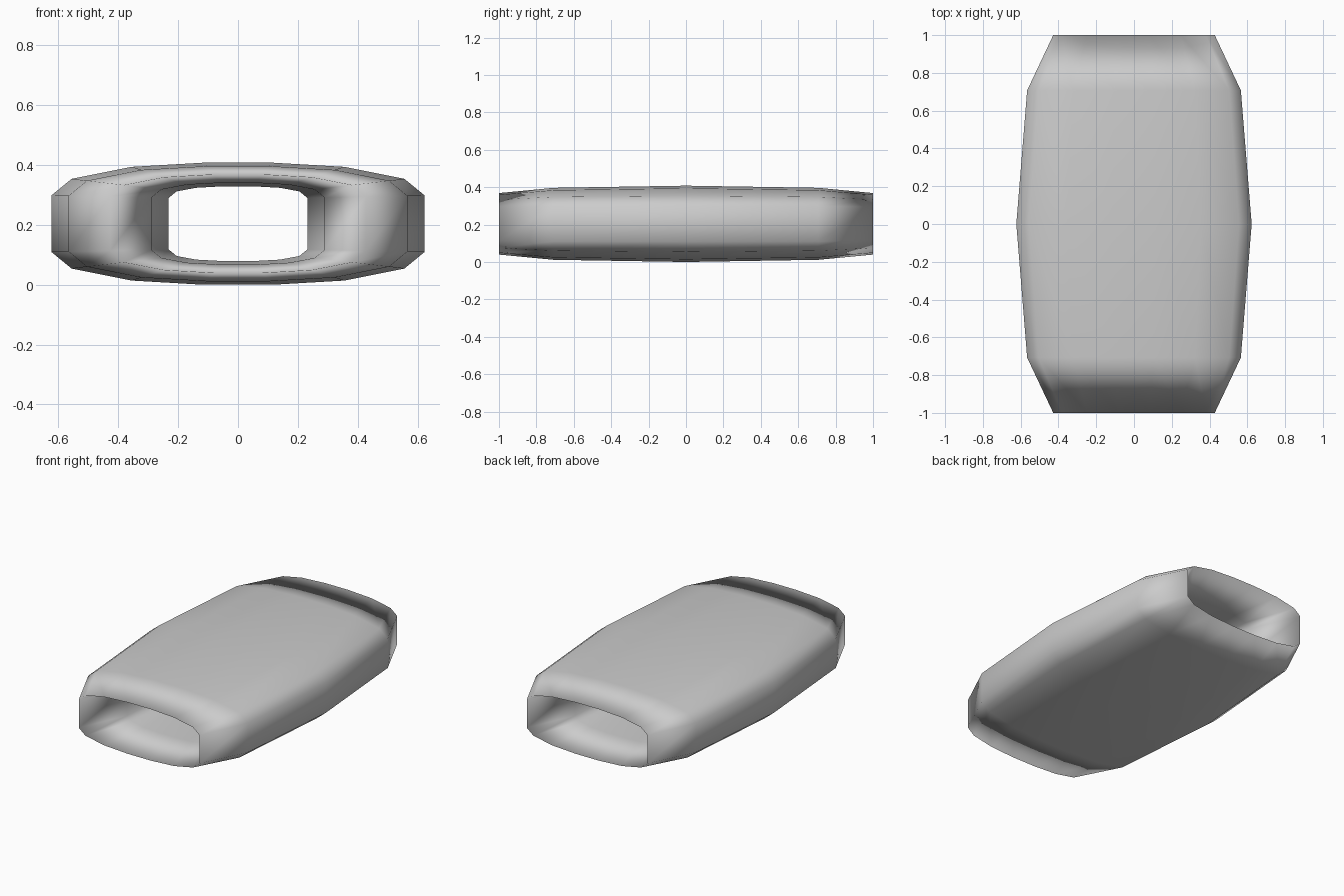
import bpy, math

if "Cube" in bpy.data.objects:
    bpy.data.objects.remove(bpy.data.objects["Cube"])

# One quadrant of the outer and inner loops (x, z from the middle)
OUTER = [(.623, .095), (.556, .15), (.355, .19), (.115, .204)]
INNER = [(.232, .086), (.205, .108), (.14, .12), (.048, .125)]
MID_Z = .204
SIDES = 8


def full_loop(q):
    """Mirror a quadrant into a closed 16-point loop."""
    right_top = q
    left_top = [(-x, z) for x, z in reversed(q)]
    left_low = [(-x, -z) for x, z in q]
    right_low = [(x, -z) for x, z in reversed(q)]
    return right_top + left_top + left_low + right_low


# Sweep an eight-sided oval section around the flattened loop
outer, inner = full_loop(OUTER), full_loop(INNER)
n = len(outer)
verts, faces = [], []
for (ox, oz), (ix, iz) in zip(outer, inner):
    for k in range(SIDES):
        a = 2 * math.pi * k / SIDES
        t = (1 + math.cos(a)) / 2
        verts.append((ix + (ox - ix) * t, math.sin(a), MID_Z + iz + (oz - iz) * t))
for i in range(n):
    j = (i + 1) % n
    for k in range(SIDES):
        m = (k + 1) % SIDES
        faces.append((i * SIDES + k, i * SIDES + m, j * SIDES + m, j * SIDES + k))

mesh = bpy.data.meshes.new("band")
mesh.from_pydata(verts, [], faces)
mesh.update()
# Make the faces point outward
if mesh.polygons[0].normal.x < 0:
    mesh.flip_normals()
mesh.polygons.foreach_set("use_smooth", [True] * len(mesh.polygons))

grey = bpy.data.materials.new("plain grey")
grey.diffuse_color = (.6, .6, .6, 1)
grey.use_nodes = True
grey.node_tree.nodes["Principled BSDF"].inputs["Base Color"].default_value = grey.diffuse_color
mesh.materials.append(grey)
band = bpy.data.objects.new("band", mesh)
bpy.context.collection.objects.link(band)
